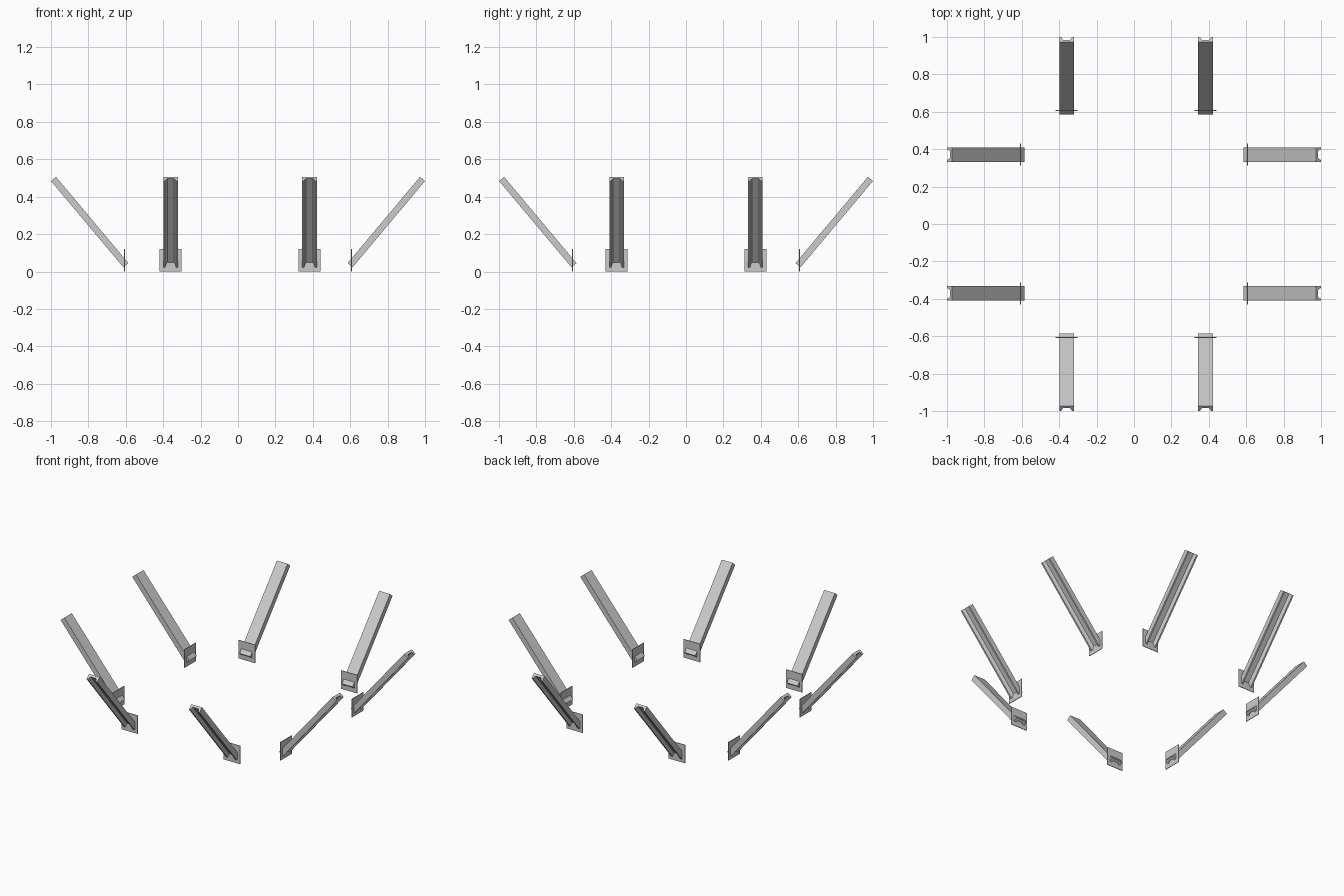
import bpy, bmesh, math
from mathutils import Vector, Matrix

if "Cube" in bpy.data.objects:
    bpy.data.objects.remove(bpy.data.objects["Cube"])

LENGTH, THICK, HALF_W = 0.602, 0.035, 0.039
TILT = math.radians(50)
START = Vector((0, 0.6125, 0.0225))                        # lower outer corner of a strut
ALONG = Vector((0, math.cos(TILT), math.sin(TILT)))        # up and outward
INWARD = Vector((0, -math.sin(TILT), math.cos(TILT)))      # across the thickness

# Channel section (side, depth): groove opens on the outer, lower side
PROFILE = [(-HALF_W, 0), (-0.029, 0), (-0.025, 0.012), (-0.018, 0.020),
           (0.018, 0.020), (0.025, 0.012), (0.029, 0), (HALF_W, 0),
           (HALF_W, THICK), (-HALF_W, THICK)]


def finish(bm, name, matrix):
    bmesh.ops.recalc_face_normals(bm, faces=bm.faces)
    mesh = bpy.data.meshes.new(name)
    bm.to_mesh(mesh)
    bm.free()
    obj = bpy.data.objects.new(name, mesh)
    obj.matrix_world = matrix
    bpy.context.collection.objects.link(obj)
    return obj


def strut(name, matrix):
    bm = bmesh.new()
    section = [bm.verts.new(START + Vector((s, 0, 0)) + INWARD * d) for s, d in PROFILE]
    face = bm.faces.new(section)
    top = bmesh.ops.extrude_face_region(bm, geom=[face], use_keep_orig=True)
    verts = [g for g in top["geom"] if isinstance(g, bmesh.types.BMVert)]
    bmesh.ops.translate(bm, verts=verts, vec=ALONG * LENGTH)
    obj = finish(bm, name, matrix)
    # round off the groove shading, keep the outer corners crisp
    bpy.ops.object.select_all(action='DESELECT')
    obj.select_set(True)
    bpy.context.view_layer.objects.active = obj
    bpy.ops.object.shade_smooth_by_angle(angle=math.radians(45))


def plate(name, matrix):
    bm = bmesh.new()
    bmesh.ops.create_cube(bm, size=1, matrix=Matrix.Translation((0, 0.607, 0.06))
                          @ Matrix.Diagonal((0.118, 0.004, 0.12, 1)))
    finish(bm, name, matrix)


# Two struts with base plates on each of the four sides
for side, turn in (("back", 0), ("left", 90), ("front", 180), ("right", 270)):
    for n, offset in enumerate((-0.371, 0.371), 1):
        if side in ("back", "front"):
            shift = Vector((offset + 0.011, 0, 0))
        else:
            shift = Vector((0, offset, 0))
        matrix = Matrix.Translation(shift) @ Matrix.Rotation(math.radians(turn), 4, 'Z')
        strut(f"{side}_strut_{n}", matrix)
        plate(f"{side}_base_plate_{n}", matrix)
